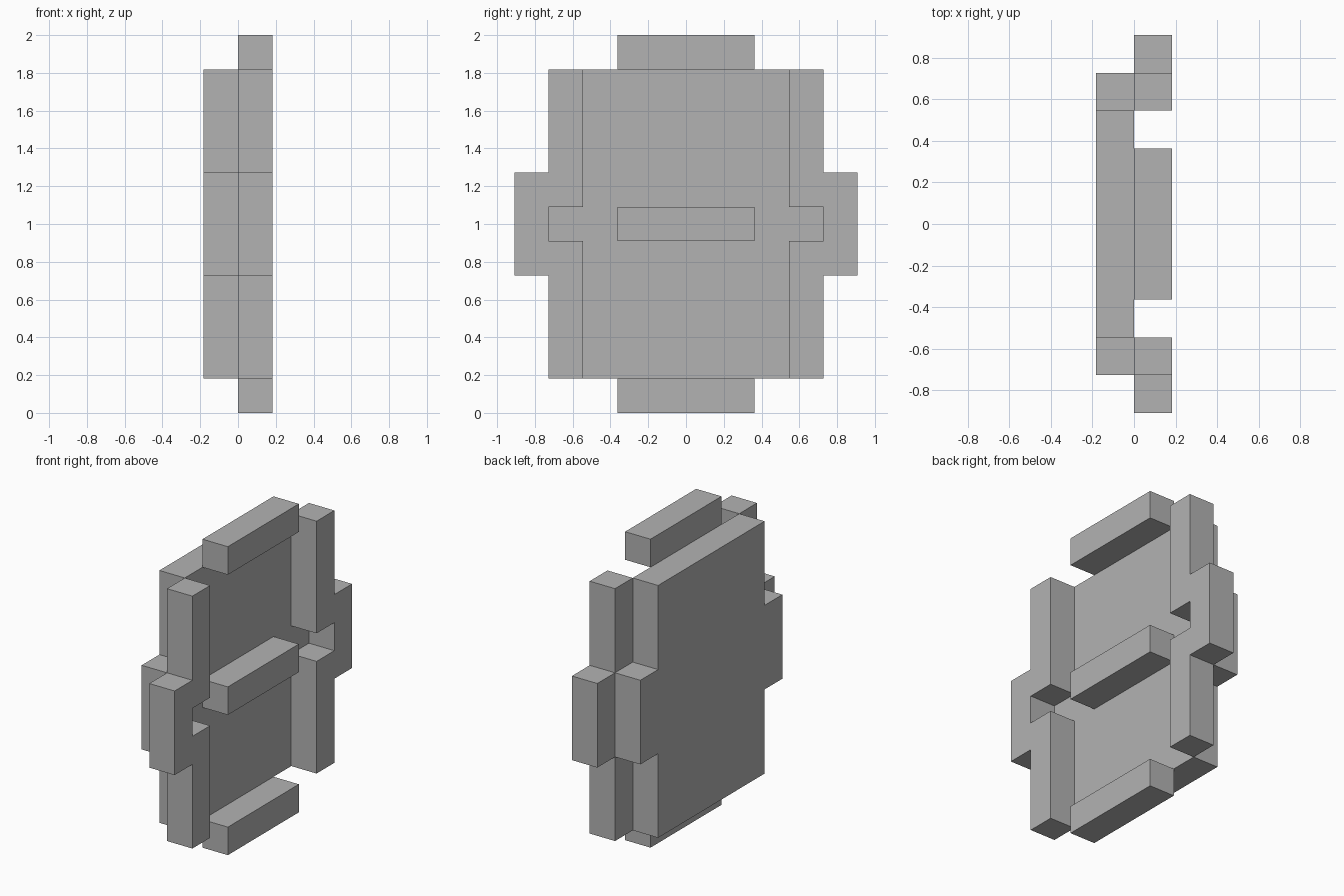
import bpy
import bmesh

if "Cube" in bpy.data.objects:
    bpy.data.objects.remove(bpy.data.objects["Cube"], do_unlink=True)

U = 2 / 11  # grid unit: the model is 11 units tall

grey = bpy.data.materials.new("plain grey")
grey.use_nodes = True
grey.diffuse_color = (0.45, 0.45, 0.45, 1)
grey.node_tree.nodes["Principled BSDF"].inputs["Base Color"].default_value = grey.diffuse_color


def slab(name, outline, x0, x1):
    """Extrude a (y, z) outline, given in units, from x0 to x1."""
    bm = bmesh.new()
    face = bm.faces.new([bm.verts.new((x0 * U, y * U, z * U)) for y, z in outline])
    extruded = bmesh.ops.extrude_face_region(bm, geom=[face])["geom"]
    moved = [v for v in extruded if isinstance(v, bmesh.types.BMVert)]
    bmesh.ops.translate(bm, verts=moved, vec=((x1 - x0) * U, 0, 0))
    bmesh.ops.recalc_face_normals(bm, faces=bm.faces)
    mesh = bpy.data.meshes.new(name)
    bm.to_mesh(mesh)
    bm.free()
    mesh.materials.append(grey)
    obj = bpy.data.objects.new(name, mesh)
    bpy.context.collection.objects.link(obj)
    return obj


# Back plate with a short wing on each side
half = [(3, 1), (3, 4), (4, 4), (4, 7), (3, 7), (3, 10)]
slab("back_plate", half + [(-y, z) for y, z in reversed(half)], -1, 0)

# Notched side posts, mirrored front to back
post = [(3, 1), (4, 1), (4, 4), (5, 4), (5, 7), (4, 7), (4, 10), (3, 10),
        (3, 6), (4, 6), (4, 5), (3, 5)]
for name, side in (("front_post", -1), ("back_post", 1)):
    slab(name, [(side * y, z) for y, z in post], 0, 1)

# Three horizontal bars
for name, z in (("bottom_bar", 0), ("middle_bar", 5), ("top_bar", 10)):
    slab(name, [(-2, z), (2, z), (2, z + 1), (-2, z + 1)], 0, 1)
